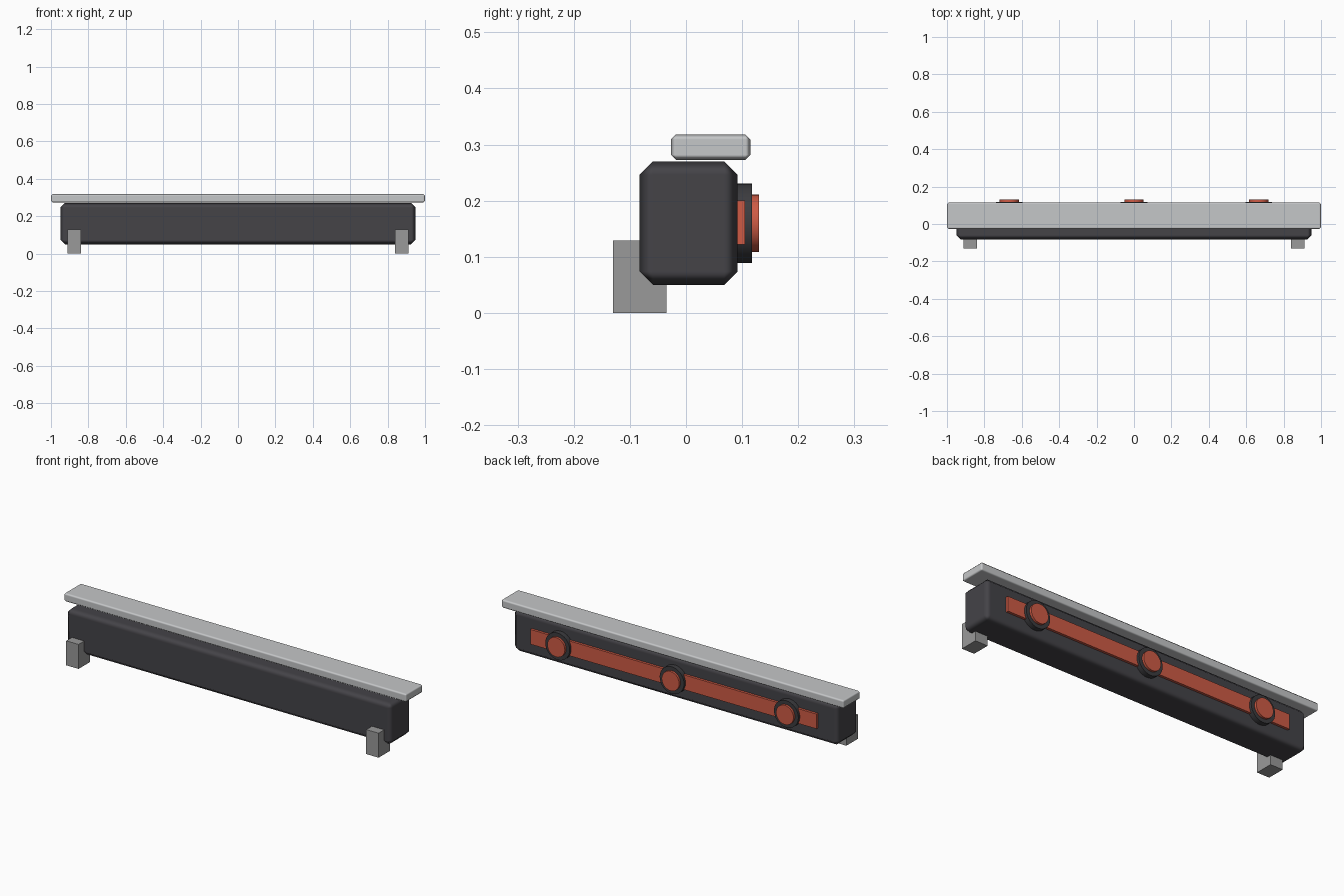
import bpy
import math

old = bpy.data.objects.get("Cube")
if old:
    bpy.data.objects.remove(old, do_unlink=True)


def material(name, rgb):
    mat = bpy.data.materials.new(name)
    mat.use_nodes = True
    mat.diffuse_color = (*rgb, 1)
    mat.node_tree.nodes["Principled BSDF"].inputs["Base Color"].default_value = (*rgb, 1)
    return mat


charcoal = material("charcoal", (0.058, 0.056, 0.064))
dark_rim = material("dark rim", (0.045, 0.045, 0.05))
light_grey = material("light grey", (0.56, 0.57, 0.58))
mid_grey = material("mid grey", (0.32, 0.32, 0.32))
red = material("warm red", (0.62, 0.105, 0.06))


def box(name, low, high, mat, chamfer=0):
    """Box between two corners, with an optional softly shaded chamfer."""
    centre = [(a + b) / 2 for a, b in zip(low, high)]
    bpy.ops.mesh.primitive_cube_add(size=1, location=centre)
    obj = bpy.context.object
    obj.name = name
    obj.scale = [b - a for a, b in zip(low, high)]
    bpy.ops.object.transform_apply(location=False, rotation=False, scale=True)
    obj.data.materials.append(mat)
    if chamfer:
        for poly in obj.data.polygons:
            poly.use_smooth = True
        bevel = obj.modifiers.new("chamfer", "BEVEL")
        bevel.width = chamfer
        bevel.segments = 1
        bevel.harden_normals = True
    return obj


def disc(name, x, z, radius, y_front, y_back, mat):
    """Round plate whose axis runs front to back."""
    bpy.ops.mesh.primitive_cylinder_add(
        vertices=32, radius=radius, depth=y_back - y_front,
        location=(x, (y_front + y_back) / 2, z), rotation=(math.pi / 2, 0, 0))
    obj = bpy.context.object
    obj.name = name
    obj.data.materials.append(mat)
    bpy.ops.object.shade_smooth_by_angle(angle=math.radians(30))


# Main beam and the plank resting on it
box("body", (-0.95, -0.083, 0.05), (0.95, 0.092, 0.27), charcoal, 0.024)
box("top_plank", (-1, -0.027, 0.273), (1, 0.115, 0.318), light_grey, 0.009)

# Front feet
for side, name in ((-1, "right_foot"), (1, "left_foot")):
    box(name, (side * 0.875 - 0.036, -0.13, 0), (side * 0.875 + 0.036, -0.035, 0.129), mid_grey)

# Back stripe with three round lamps
box("back_stripe", (-0.835, 0.08, 0.122), (0.835, 0.105, 0.2), red)
for name, x in (("right", -0.667), ("middle", 0), ("left", 0.667)):
    disc(name + "_lamp_rim", x, 0.16, 0.071, 0.085, 0.118, dark_rim)
    disc(name + "_lamp", x, 0.16, 0.051, 0.1, 0.13, red)
